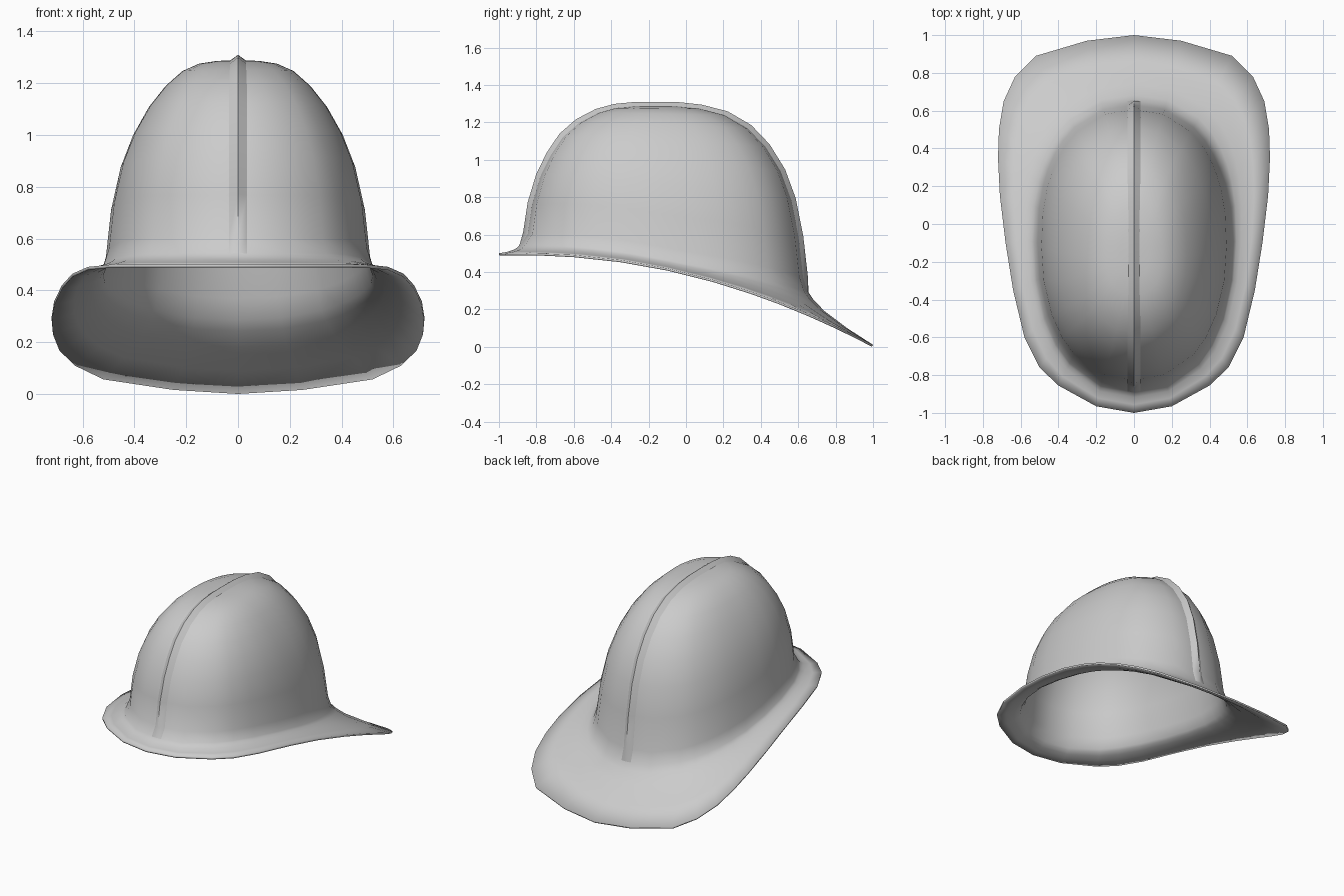
import bpy, bmesh, math
from mathutils import Vector

cube = bpy.data.objects.get("Cube")
if cube:
    bpy.data.objects.remove(cube)

mat = bpy.data.materials.new("plain_grey")
mat.use_nodes = True
GREY = (0.6, 0.6, 0.6, 1)
mat.diffuse_color = GREY
mat.node_tree.nodes["Principled BSDF"].inputs["Base Color"].default_value = GREY

MID_Y, TOP_Y, TOP_Z = -0.07, -0.17, 1.288

# Half outline of the brim edge, from back to front
EDGE = [(0, 1), (.25, .97), (.52, .89), (.63, .78), (.69, .65), (.715, .5),
        (.72, .35), (.71, .15), (.68, -.1), (.64, -.35), (.58, -.6),
        (.5, -.76), (.4, -.855), (.2, -.965), (0, -1)]
# Dome levels: height fraction, half width, front y, back y
LEVELS = [(0, .53, -.89, .655), (.08, .51, -.85, .63), (.3, .49, -.825, .605),
          (.5, .453, -.78, .565), (.65, .405, -.725, .51), (.78, .345, -.66, .43),
          (.88, .28, -.575, .335), (.95, .215, -.475, .215), (.985, .15, -.38, .08),
          (.998, .08, -.28, -.04)]
# Brim flare: fraction from dome to edge, share of the fillet height
FLARE = [(1, 0), (.6, .16), (.25, .45), (.08, .75)]


def rim_z(y):
    """Height of the brim sweep, falling towards the back."""
    return 0.5 - 0.143 * max(0, y + .85) ** 2


def base_z(y):
    return rim_z(y) + .045 + .07 * max(0, y / .65)


def dome_point(t, level):
    """Point on a rounded oval ring; t = 0 at the back, pi at the front."""
    h, w, front, back = level
    s, c = math.sin(t), math.cos(t)
    r = (abs(s) ** 2.25 + abs(c) ** 2.25) ** (-1 / 2.25)
    mid = MID_Y + (TOP_Y - MID_Y) * h
    y = mid + r * c * ((back - mid) if c > 0 else (mid - front))
    # Height starts from the tilted base line below this point
    c0 = r * c
    foot = MID_Y + c0 * (.725 if c > 0 else .82)
    z0 = base_z(foot)
    return Vector((w * r * s, y, z0 + (TOP_Z - z0) * h))


def add_object(name, bm, thickness=0):
    mesh = bpy.data.meshes.new(name)
    bmesh.ops.recalc_face_normals(bm, faces=bm.faces)
    bm.to_mesh(mesh)
    bm.free()
    mesh.materials.append(mat)
    obj = bpy.data.objects.new(name, mesh)
    bpy.context.collection.objects.link(obj)
    bpy.ops.object.select_all(action='DESELECT')
    obj.select_set(True)
    bpy.context.view_layer.objects.active = obj
    bpy.ops.object.shade_smooth_by_angle(angle=math.radians(60))
    if thickness:
        mod = obj.modifiers.new("shell", 'SOLIDIFY')
        mod.thickness = thickness
        mod.offset = -1
    return obj


# Helmet shell: brim rings flowing into dome rings
outline = EDGE + [(-x, y) for x, y in reversed(EDGE[1:-1])]
bm = bmesh.new()
columns = []
for x, y in outline:
    t = math.atan2(x / .53, (y - MID_Y) / (.725 if y > MID_Y else .82))
    foot = dome_point(t, LEVELS[0])
    fillet = foot.z - rim_z(foot.y)
    column = []
    for out, lift in FLARE:
        px = foot.x + (x - foot.x) * out
        py = foot.y + (y - foot.y) * out
        column.append(bm.verts.new((px, py, rim_z(py) + fillet * lift)))
    column += [bm.verts.new(dome_point(t, lv)) for lv in LEVELS]
    columns.append(column)
apex = bm.verts.new((0, TOP_Y, TOP_Z))
for a, b in zip(columns, columns[1:] + columns[:1]):
    for i in range(len(a) - 1):
        bm.faces.new((a[i], b[i], b[i + 1], a[i + 1]))
    bm.faces.new((a[-1], b[-1], apex))
add_object("helmet_shell", bm, 0.012)

# Crest ridge: a low triangular strip along the dome's centre line
path = [dome_point(math.pi, lv) for lv in LEVELS]
path += [Vector((0, TOP_Y, TOP_Z))]
path += [dome_point(0, lv) for lv in reversed(LEVELS)]
bm = bmesh.new()
rows = []
for i, p in enumerate(path):
    along = (path[min(i + 1, len(path) - 1)] - path[max(i - 1, 0)]).normalized()
    normal = Vector((1, 0, 0)).cross(along)
    rise = .022 if 0 < i < len(path) - 1 else 0
    section = [(-.035, -.004), (0, rise), (.035, -.004)]
    rows.append([bm.verts.new(p + Vector((x, 0, 0)) + normal * n) for x, n in section])
for a, b in zip(rows, rows[1:]):
    for i in range(2):
        bm.faces.new((a[i], a[i + 1], b[i + 1], b[i]))
add_object("crest_ridge", bm)
